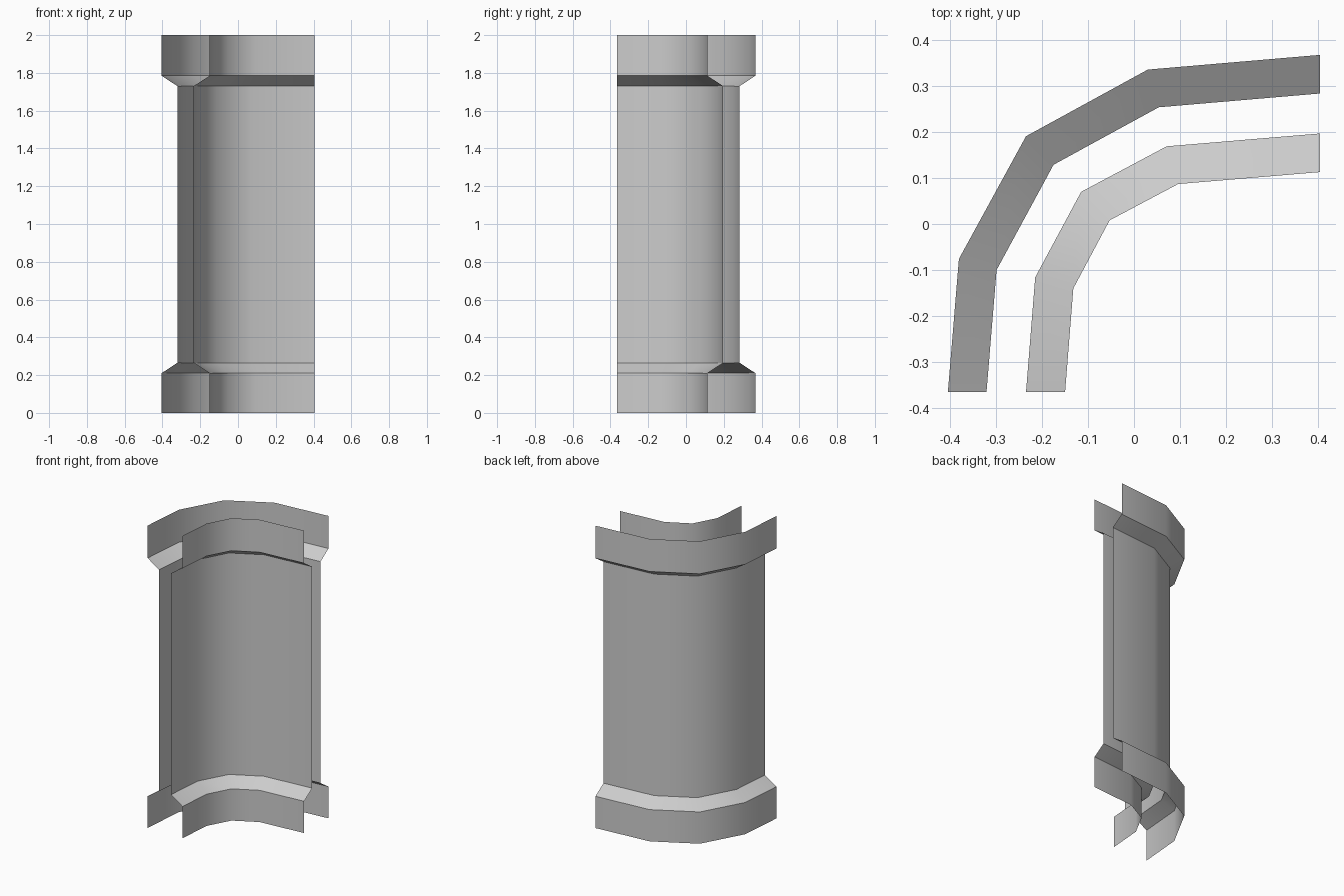
import bpy, bmesh

if "Cube" in bpy.data.objects:
    bpy.data.objects.remove(bpy.data.objects["Cube"])

# Plan curves from the outside of the bend to the inside
outer_rim = [(-.405, -.366), (-.381, -.076), (-.235, .191), (.03, .336), (.405, .368)]
outer_wall = [(-.321, -.366), (-.299, -.1), (-.175, .129), (.054, .254), (.405, .284)]
inner_wall = [(-.235, -.366), (-.215, -.116), (-.115, .07), (.071, .169), (.405, .197)]
inner_rim = [(-.15, -.366), (-.132, -.14), (-.053, .008), (.096, .087), (.405, .113)]

# Vertical profile: height, and whether it follows the rim curve
PROFILE = [(0, True), (.21, True), (.265, False), (1.73, False), (1.785, True), (2, True)]


def shell(name, rim, wall, flip):
    """Open sheet following the plan curves through the vertical profile."""
    bm = bmesh.new()
    rows = [[bm.verts.new((x, y, z)) for x, y in (rim if on_rim else wall)]
            for z, on_rim in PROFILE]
    for low, high in zip(rows, rows[1:]):
        for i in range(len(low) - 1):
            quad = [low[i], high[i], high[i + 1], low[i + 1]]
            bm.faces.new(quad[::-1] if flip else quad)
    mesh = bpy.data.meshes.new(name)
    bm.to_mesh(mesh)
    bm.free()
    ob = bpy.data.objects.new(name, mesh)
    bpy.context.collection.objects.link(ob)
    bpy.ops.object.select_all(action='DESELECT')
    ob.select_set(True)
    bpy.context.view_layer.objects.active = ob
    bpy.ops.object.shade_smooth_by_angle(angle=0.6)


# Convex side and concave side of the curved wall
shell("convex_wall_face", outer_rim, outer_wall, False)
shell("concave_wall_face", inner_rim, inner_wall, True)
